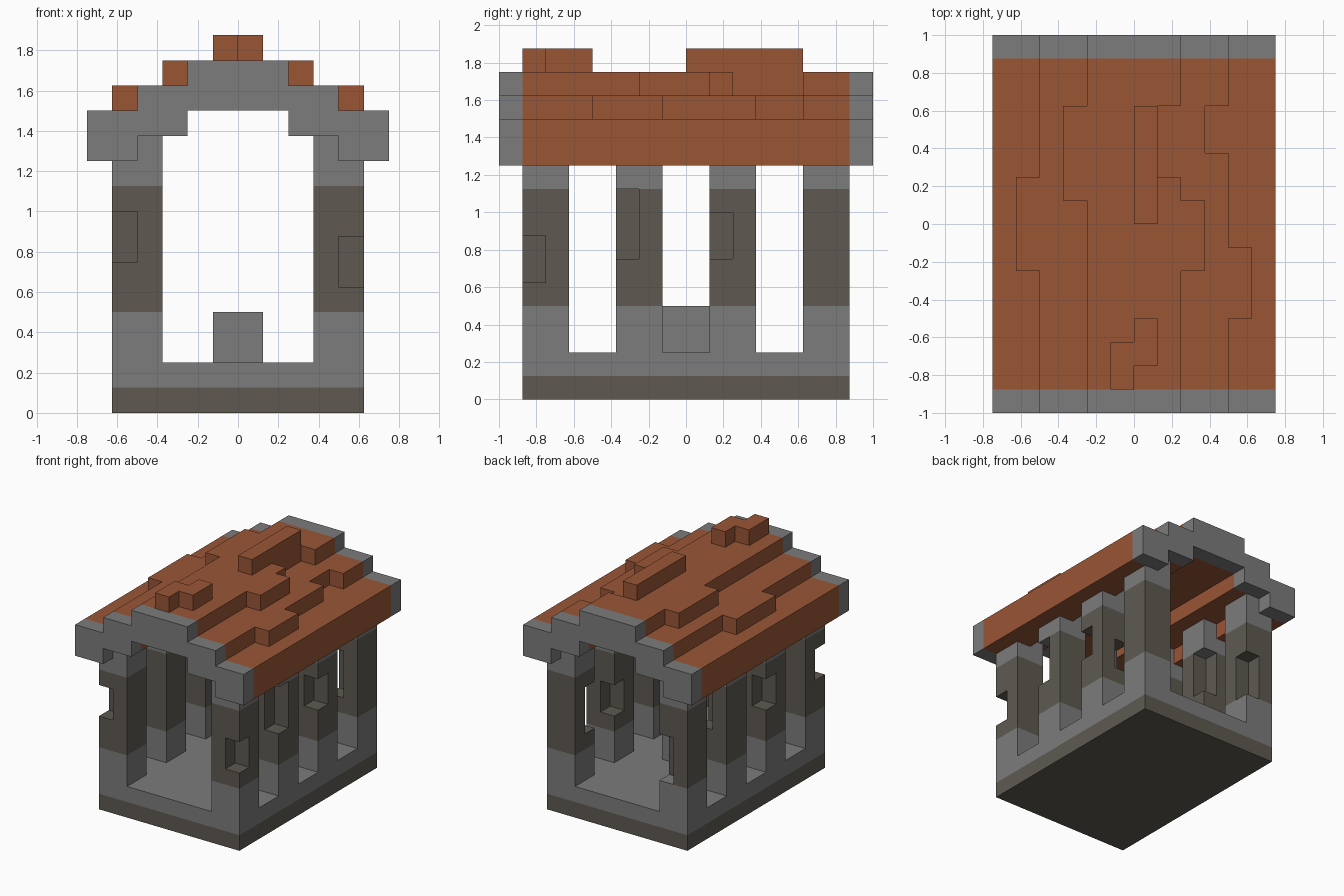
import bpy
import bmesh
from itertools import product
from mathutils import Vector

UNIT = 0.125  # edge of one building block

cube = bpy.data.objects.get("Cube")
if cube:
    bpy.data.objects.remove(cube, do_unlink=True)


def material(name, colour):
    mat = bpy.data.materials.new(name)
    mat.use_nodes = True
    mat.diffuse_color = (*colour, 1)
    bsdf = mat.node_tree.nodes["Principled BSDF"]
    bsdf.inputs["Base Color"].default_value = (*colour, 1)
    bsdf.inputs["Roughness"].default_value = 0.9
    return mat


STONE = material("grey stone", (0.20, 0.20, 0.20))
MOSS = material("dark weathered stone", (0.112, 0.102, 0.083))
TILE = material("terracotta tile", (0.32, 0.092, 0.036))


def block(x0, x1, y0, y1, z0, z1):
    """Set of unit cells filling a box."""
    return set(product(range(x0, x1), range(y0, y1), range(z0, z1)))


def build(name, cells, mats, rule=lambda z: 0):
    """Skin a set of cells with outer faces only; rule picks the colour by height."""
    bm = bmesh.new()
    for cell in cells:
        centre = Vector(cell) + Vector((0.5, 0.5, 0.5))
        for axis, sign in product(range(3), (-1, 1)):
            beside = list(cell)
            beside[axis] += sign
            if tuple(beside) in cells:
                continue
            n, u = Vector((0, 0, 0)), Vector((0, 0, 0))
            n[axis] = sign / 2
            u[(axis + 1) % 3] = 0.5
            v = n.cross(u) * 2
            corners = (-u - v, u - v, u + v, v - u)
            face = bm.faces.new([bm.verts.new((centre + n + c) * UNIT) for c in corners])
            face.material_index = rule(cell[2])
    bmesh.ops.remove_doubles(bm, verts=bm.verts, dist=UNIT / 100)
    bmesh.ops.dissolve_limit(bm, angle_limit=0.01, verts=bm.verts, edges=bm.edges,
                             delimit={'MATERIAL'})
    bmesh.ops.recalc_face_normals(bm, faces=bm.faces)
    mesh = bpy.data.meshes.new(name)
    bm.to_mesh(mesh)
    bm.free()
    for mat in mats:
        mesh.materials.append(mat)
    obj = bpy.data.objects.new(name, mesh)
    bpy.context.collection.objects.link(obj)
    return obj


def stepped_arch(y0, y1):
    """Two-block-thick stepped roof section."""
    cells = block(-2, 2, y0, y1, 12, 14)
    for a, b, z in ((2, 4, 11), (4, 6, 10)):
        cells |= block(a, b, y0, y1, z, z + 2) | block(-b, -a, y0, y1, z, z + 2)
    return cells


# Floor with a dark lower course, and the plinth in the middle
build("floor", block(-5, 5, -7, 7, 0, 2), (STONE, MOSS), lambda z: int(z < 1))
build("plinth", block(-1, 1, -1, 1, 2, 4), (STONE,))

# Chipped corners of the pillars
chips = (block(-5, -4, -7, -6, 6, 8) | block(4, 5, -7, -6, 5, 7)
         | block(4, 5, -3, -2, 6, 9) | block(4, 5, 1, 2, 6, 8)
         | block(3, 4, 2, 3, 5, 7) | block(3, 4, 5, 6, 5, 8)
         | block(-5, -4, -2, -1, 6, 8) | block(-4, -3, 6, 7, 4, 7)
         | block(-4, -3, 2, 3, 6, 9))

# Pillars: grey foot and head, dark shaft
for side, x in (("right", -5), ("left", 3)):
    inner = -4 if x < 0 else 3
    for i, y in enumerate((-7, -3, 1, 5)):
        cells = block(x, x + 2, y, y + 2, 2, 10) | block(inner, inner + 1, y, y + 2, 10, 11)
        build(f"{side}_pillar_{i + 1}", cells - chips, (STONE, MOSS),
              lambda z: int(4 <= z < 9))

# Stone gables
build("front_gable", stepped_arch(-8, -7), (STONE,))
build("back_gable", stepped_arch(7, 8), (STONE,))

# Tiled roof with raised and missing tiles
raised = (block(4, 5, -4, -1, 12, 13) | block(2, 3, -2, 1, 13, 14)
          | block(-3, -2, 1, 5, 13, 14) | block(-5, -4, -2, 2, 12, 13))
missing = block(3, 4, 3, 5, 12, 13) | block(1, 2, 2, 5, 13, 14)
build("roof", (stepped_arch(-7, 7) | raised) - missing, (TILE,))

# Ridge tiles
build("long_ridge_tile", block(0, 1, 0, 5, 14, 15), (TILE,))
build("front_ridge_tiles", block(-1, 0, -7, -5, 14, 15) | block(0, 1, -6, -4, 14, 15), (TILE,))
